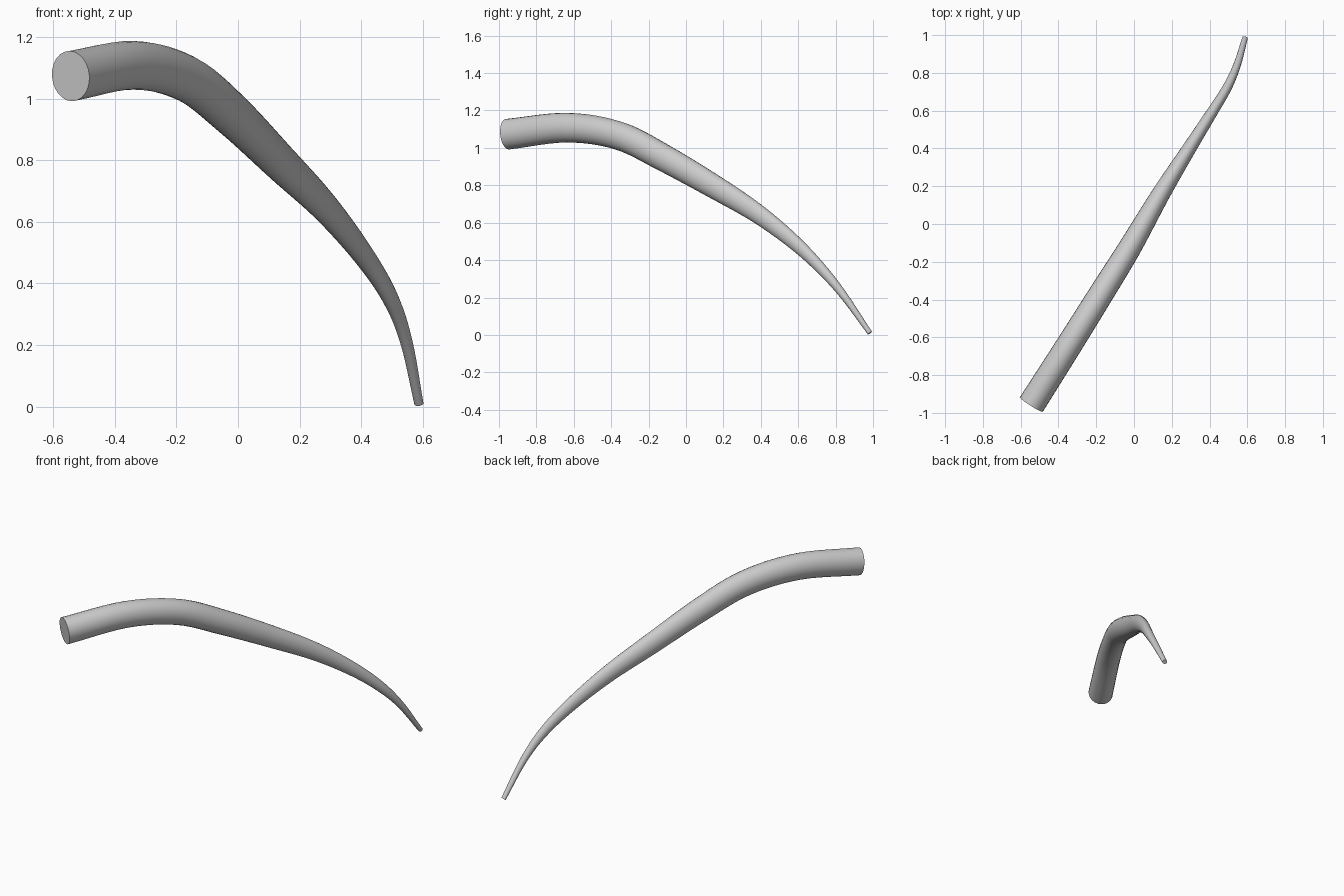
import bpy, bmesh, math
from mathutils import Vector

if "Cube" in bpy.data.objects:
    bpy.data.objects.remove(bpy.data.objects["Cube"])

SIDES, STEPS = 24, 6

# Centre line with cross-section: x, y, z, half width, half height
path = [
    (-0.543, -0.955, 1.073, 0.072, 0.082),
    (-0.340, -0.635, 1.108, 0.069, 0.079),
    (-0.168, -0.360, 1.065, 0.066, 0.076),
    (-0.022, -0.125, 0.950, 0.061, 0.073),
    (0.140, 0.155, 0.790, 0.049, 0.064),
    (0.280, 0.380, 0.650, 0.038, 0.052),
    (0.403, 0.575, 0.498, 0.030, 0.040),
    (0.492, 0.720, 0.357, 0.025, 0.030),
    (0.546, 0.842, 0.212, 0.020, 0.021),
    (0.587, 0.983, 0.010, 0.015, 0.013),
]


def spline(points):
    """Smooth samples through the path points."""
    p = [Vector(q) for q in points]
    p = [2 * p[0] - p[1]] + p + [2 * p[-1] - p[-2]]
    out = []
    for a, b, c, d in zip(p, p[1:], p[2:], p[3:]):
        for i in range(STEPS):
            t = i / STEPS
            out.append(0.5 * (2 * b + (c - a) * t + (2 * a - 5 * b + 4 * c - d) * t * t
                              + (3 * b - a - 3 * c + d) * t ** 3))
    out.append(p[-2])
    return out


# Tapered curved body swept along the path
samples = spline(path)
bm = bmesh.new()
rings = []
for i, s in enumerate(samples):
    centre = Vector(s[:3])
    tangent = Vector(samples[min(i + 1, len(samples) - 1)][:3]) - Vector(samples[max(i - 1, 0)][:3])
    tangent.normalize()
    side = tangent.cross(Vector((0, 0, 1))).normalized()
    up = side.cross(tangent)
    angles = [2 * math.pi * k / SIDES for k in range(SIDES)]
    rings.append([bm.verts.new(centre + side * s[3] * math.cos(a) + up * s[4] * math.sin(a)) for a in angles])

for r0, r1 in zip(rings, rings[1:]):
    for k in range(SIDES):
        n = (k + 1) % SIDES
        bm.faces.new((r0[k], r0[n], r1[n], r1[k]))

# Flat end caps
bm.faces.new(rings[0])
bm.faces.new(rings[-1])
bmesh.ops.recalc_face_normals(bm, faces=bm.faces)

mesh = bpy.data.meshes.new("curved_horn")
bm.to_mesh(mesh)
bm.free()
horn = bpy.data.objects.new("curved_horn", mesh)
bpy.context.collection.objects.link(horn)
bpy.context.view_layer.objects.active = horn
horn.select_set(True)
bpy.ops.object.shade_smooth_by_angle(angle=math.radians(35))
